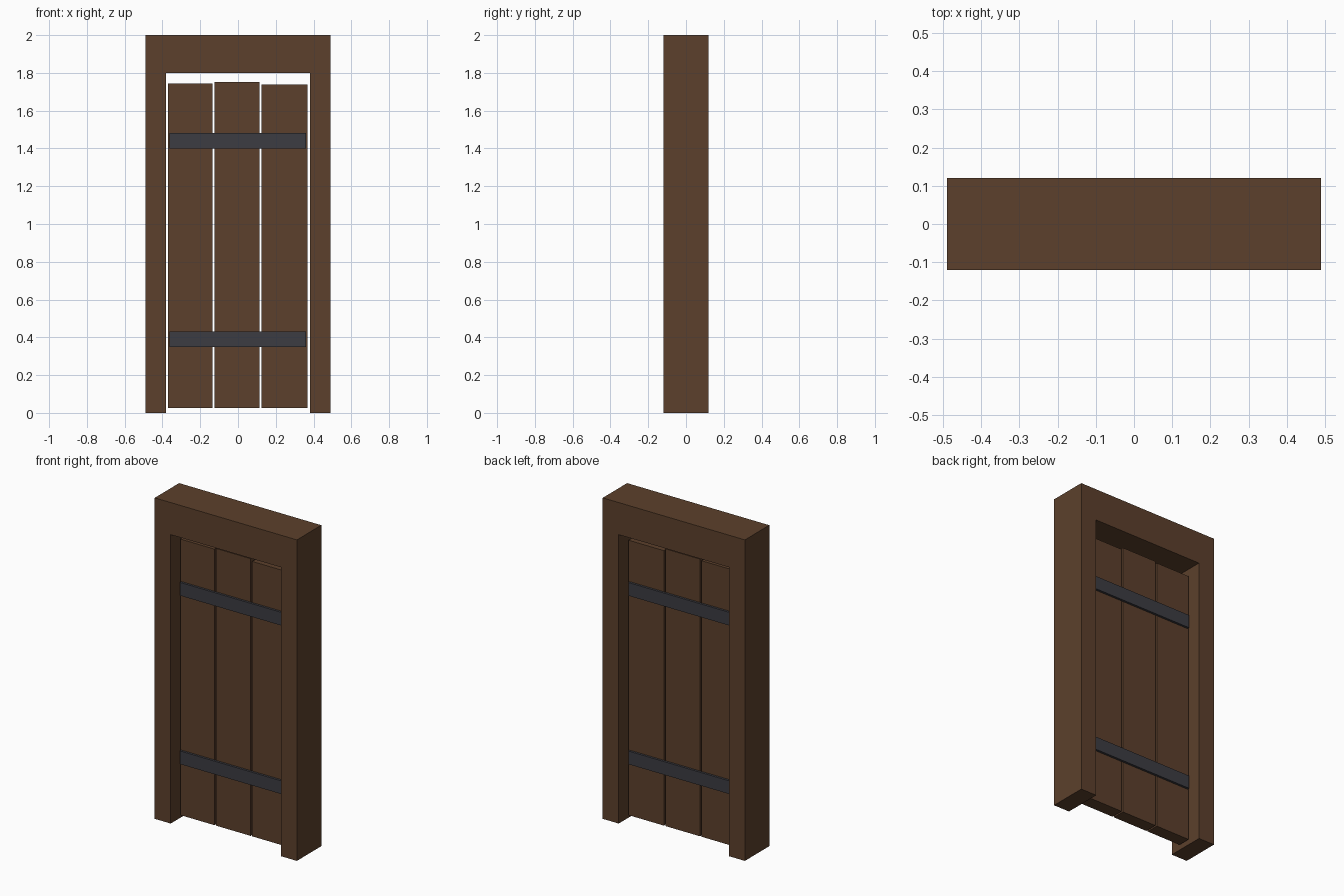
import bpy
import bmesh

cube = bpy.data.objects.get("Cube")
if cube:
    bpy.data.objects.remove(cube, do_unlink=True)


def make_material(name, colour):
    mat = bpy.data.materials.new(name)
    mat.use_nodes = True
    mat.diffuse_color = colour
    mat.node_tree.nodes["Principled BSDF"].inputs["Base Color"].default_value = colour
    return mat


def extrude_profile(name, points, y0, y1, mat):
    """Extrude an x-z outline from y0 back to y1."""
    bm = bmesh.new()
    face = bm.faces.new([bm.verts.new((x, y0, z)) for x, z in points])
    result = bmesh.ops.extrude_face_region(bm, geom=[face])
    verts = [v for v in result["geom"] if isinstance(v, bmesh.types.BMVert)]
    bmesh.ops.translate(bm, verts=verts, vec=(0, y1 - y0, 0))
    bmesh.ops.recalc_face_normals(bm, faces=bm.faces)
    mesh = bpy.data.meshes.new(name)
    bm.to_mesh(mesh)
    bm.free()
    mesh.materials.append(mat)
    obj = bpy.data.objects.new(name, mesh)
    bpy.context.collection.objects.link(obj)
    return obj


def box(name, x0, x1, y0, y1, z0, z1, mat):
    return extrude_profile(name, [(x0, z0), (x1, z0), (x1, z1), (x0, z1)], y0, y1, mat)


wood = make_material("dark_wood", (0.107, 0.051, 0.025, 1))
iron = make_material("dark_iron", (0.045, 0.045, 0.054, 1))

# Door frame: two posts joined by a lintel
OUTER, INNER, TOP, LINTEL = 0.49, 0.38, 2.0, 1.80
half = [(INNER, LINTEL), (INNER, 0), (OUTER, 0), (OUTER, TOP)]
frame = half + [(-x, z) for x, z in reversed(half)]
extrude_profile("door_frame", frame, -0.12, 0.12, wood)

# Three planks of slightly uneven height
PLANK = 0.04
planks = {
    "right": (-0.37, -0.135, 1.745),
    "middle": (-0.125, 0.115, 1.752),
    "left": (0.125, 0.368, 1.738),
}
for side, (x0, x1, top) in planks.items():
    box(f"{side}_plank", x0, x1, -PLANK, PLANK, 0.025, top, wood)

# Iron straps on both faces of the door
for level, z in (("lower", 0.35), ("upper", 1.40)):
    for side, y in (("front", -PLANK), ("back", PLANK)):
        outer = y * 1.35
        box(f"{level}_{side}_strap", -0.363, 0.36, min(y, outer), max(y, outer),
            z, z + 0.082, iron)
